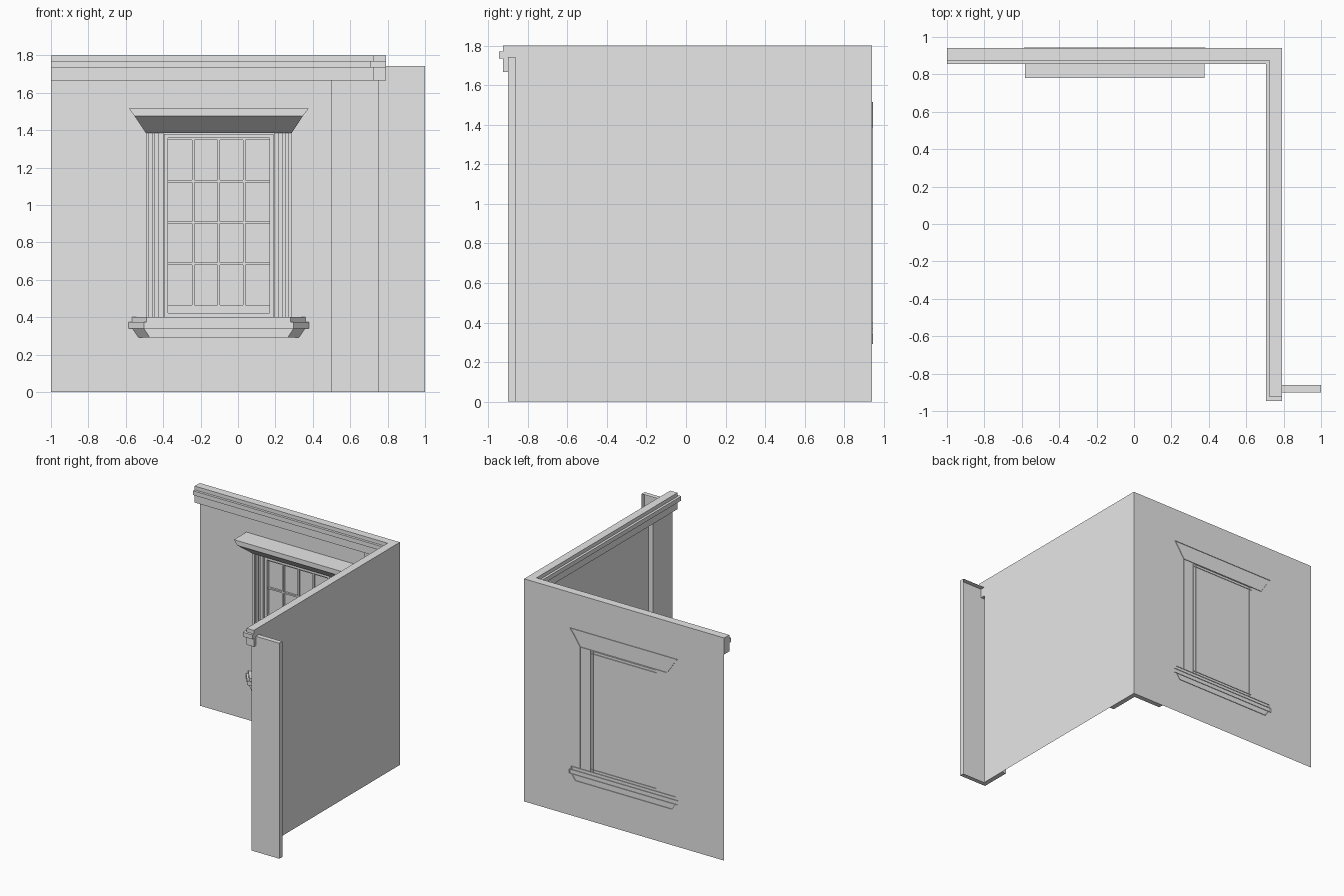
import bpy
import bmesh

if "Cube" in bpy.data.objects:
    bpy.data.objects.remove(bpy.data.objects["Cube"], do_unlink=True)

plaster = bpy.data.materials.new("plaster_grey")
plaster.use_nodes = True
GREY = (0.8, 0.8, 0.8, 1)
plaster.diffuse_color = GREY
plaster.node_tree.nodes["Principled BSDF"].inputs["Base Color"].default_value = GREY

X_WALL, Y_WALL, Y_END, TOP = 0.79, 0.94, -0.861, 1.8
CX = -0.103          # window centre
BACK = Y_WALL + 0.005  # window trim pokes slightly through the wall


def loft(name, rings, open_sides=(), caps=True):
    """Join matching rings of points, leaving the listed sides open."""
    bm = bmesh.new()
    rows = [[bm.verts.new(p) for p in ring] for ring in rings]
    n = len(rows[0])
    for low, high in zip(rows, rows[1:]):
        for i in range(n):
            if i not in open_sides:
                j = (i + 1) % n
                bm.faces.new((low[i], low[j], high[j], high[i]))
    if caps:
        bm.faces.new(rows[0][::-1])
        bm.faces.new(rows[-1])
    mesh = bpy.data.meshes.new(name)
    bm.to_mesh(mesh)
    bm.free()
    mesh.materials.append(plaster)
    obj = bpy.data.objects.new(name, mesh)
    bpy.context.collection.objects.link(obj)
    return obj


def prism(name, plan, z0, z1, open_sides=()):
    return loft(name, [[(x, y, z) for x, y in plan] for z in (z0, z1)], open_sides)


def trim(name, sections):
    """Window trim from (z, half width at wall, half width in front, depth)."""
    loft(name, [[(CX - wb, BACK, z), (CX - wf, Y_WALL - d, z),
                 (CX + wf, Y_WALL - d, z), (CX + wb, BACK, z)]
                for z, wb, wf, d in sections], open_sides=(3,))


def bar(name, x0, x1, z0, z1, depth, back=Y_WALL):
    y = Y_WALL - depth
    prism(name, [(x0, back), (x0, y), (x1, y), (x1, back)], z0, z1, (3,))


# Thin walls
loft("walls", [[(-1, Y_WALL, z), (X_WALL, Y_WALL, z), (X_WALL, Y_END, z)]
               for z in (0, TOP)], open_sides=(2,), caps=False)

# Stepped cornice running round both walls and the front end
for name, d, z0, z1 in (("cornice_frieze", 0.065, 1.667, 1.735),
                        ("cornice_lip", 0.085, 1.735, 1.77),
                        ("cornice_cap", 0.065, 1.77, TOP)):
    prism(name, [(-1, Y_WALL), (-1, Y_WALL - d), (X_WALL - d, Y_WALL - d),
                 (X_WALL - d, Y_END - d), (X_WALL, Y_END - d),
                 (X_WALL, Y_END), (X_WALL, Y_WALL)], z0, z1, (5, 6))

# Angled pilasters in the rear corner and at the front end
prism("corner_pilaster", [(0.5, Y_WALL), (0.5, 0.9), (0.75, 0.9), (0.75, 0.65),
                          (X_WALL, 0.65), (X_WALL, Y_WALL)], 0, 1.667, (4, 5))
prism("front_pilaster", [(1, Y_END), (1, -0.9), (0.75, -0.9), (0.75, -0.65),
                         (X_WALL, -0.65), (X_WALL, Y_END)], 0, 1.742, (4, 5))

# Window hood and sill
trim("window_hood", [(1.385, 0.39, 0.39, 0.05), (1.476, 0.45, 0.45, 0.16),
                     (1.515, 0.48, 0.48, 0.16)])
trim("sill_top", [(0.374, 0.468, 0.385, 0.1), (0.4, 0.468, 0.385, 0.1)])
trim("sill_ledge", [(0.34, 0.487, 0.4, 0.105), (0.374, 0.487, 0.4, 0.105)])
trim("sill_apron", [(0.293, 0.433, 0.37, 0.09), (0.34, 0.465, 0.4, 0.09)])

# Fluted columns beside the window
OFFSETS = (0.39, 0.374, 0.358, 0.342, 0.323, 0.295)
for name, side, back in (("left_column", 1, BACK), ("right_column", -1, Y_WALL)):
    plan = [(CX + side * OFFSETS[0], back)]
    for i, (a, b) in enumerate(zip(OFFSETS, OFFSETS[1:])):
        y = Y_WALL - (0.035 if i % 2 else 0.05)
        plan += [(CX + side * a, y), (CX + side * b, y)]
    plan.append((CX + side * OFFSETS[-1], back))
    prism(name, plan, 0.4, 1.385, (len(plan) - 1,))

# Window frame, open in the middle
X0, X1, Z0, Z1 = -0.396, 0.19, 0.4, 1.38
EDGE = 0.022
bar("frame_left", X0, X0 + EDGE, Z0, Z1, 0.035, BACK)
bar("frame_right", X1 - EDGE, X1, Z0, Z1, 0.035, BACK)
bar("frame_top", X0, X1, Z1 - EDGE, Z1, 0.035, BACK)
bar("frame_bottom", X0, X1, Z0, Z0 + EDGE, 0.035, BACK)

# Sash with four by four panes
X0, X1, Z0, Z1 = X0 + EDGE, X1 - EDGE, Z0 + EDGE, Z1 - EDGE
bar("window_panes", X0, X1, Z0, Z1, 0.01)
bar("sash_bottom", X0, X1, Z0, 0.465, 0.025)
bar("sash_top", X0, X1, 1.348, Z1, 0.025)
for i in range(1, 4):
    x = X0 + (X1 - X0) * i / 4
    z = 0.465 + (1.348 - 0.465) * i / 4
    bar(f"upright_glazing_bar_{i}", x - 0.007, x + 0.007, 0.465, 1.348, 0.025)
    bar(f"level_glazing_bar_{i}", X0, X1, z - 0.006, z + 0.006, 0.025)
